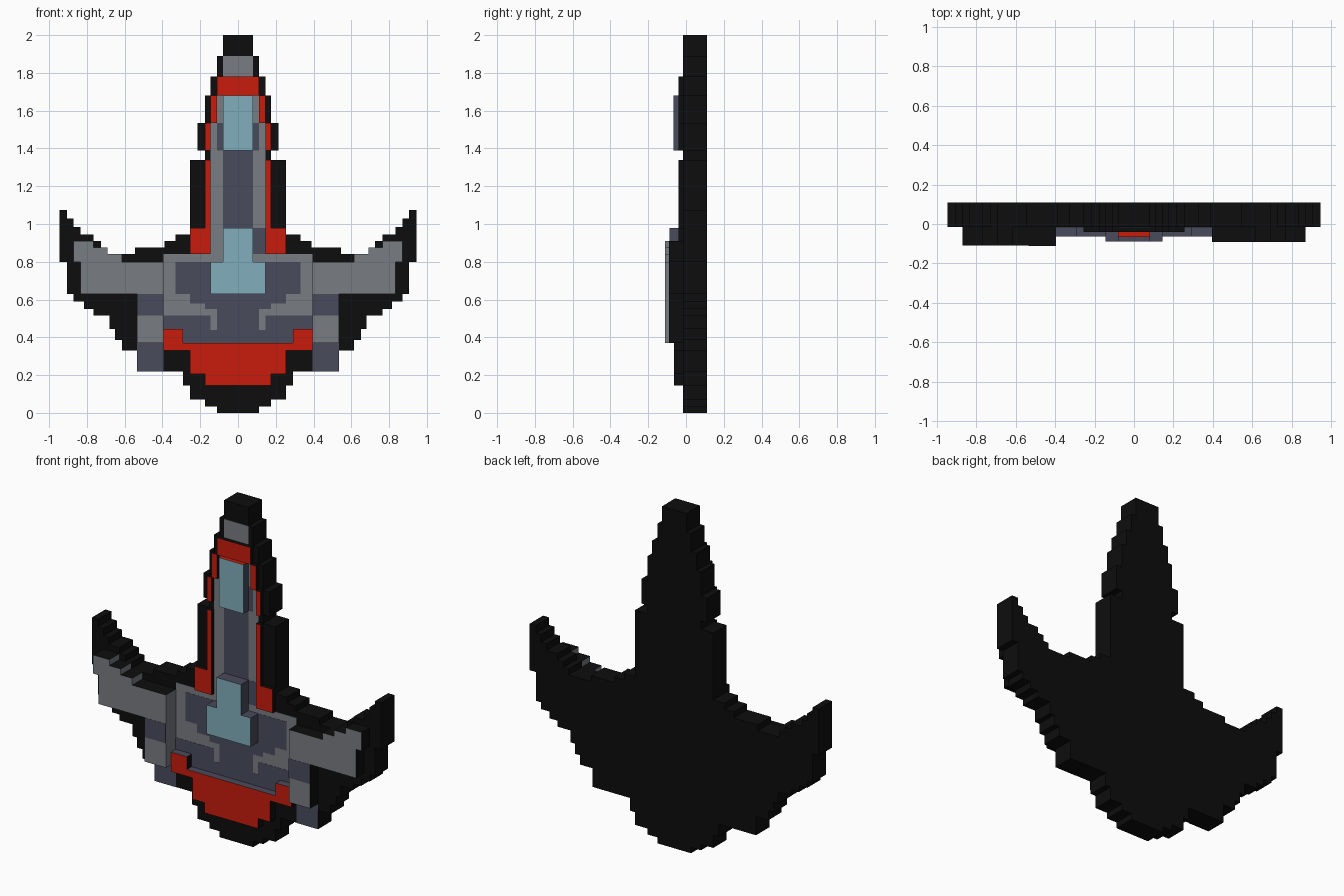
import bpy, bmesh

if "Cube" in bpy.data.objects:
    bpy.data.objects.remove(bpy.data.objects["Cube"])

HULL_FRONT, HULL_BACK, PAINT = -0.015, 0.11, -0.017

COLOURS = {
    "black": (0.004, 0.004, 0.004, 1),
    "grey": (0.19, 0.20, 0.22, 1),
    "slate": (0.065, 0.07, 0.107, 1),
    "red": (0.58, 0.012, 0.004, 1),
    "teal": (0.22, 0.43, 0.51, 1),
}
MATS = {}
for key, rgba in COLOURS.items():
    MATS[key] = bpy.data.materials.new(key)
    MATS[key].diffuse_color = rgba
NAMES = list(COLOURS)


def stair(path):
    """Alternating x, z, x, z ... numbers become a right-angled outline."""
    xs, zs = path[0::2], path[1::2]
    pts = [(xs[0], zs[0])]
    for i in range(1, len(xs)):
        pts += [(xs[i], zs[i - 1]), (xs[i], zs[i])]
    return pts + [(xs[0], zs[-1])]


def slab(name, path, front, y0, side="black", top=None, inner=None,
         y1=HULL_FRONT, closed=False, sides=(1, -1)):
    """Extrude an outline; outlines starting at x = 0 are mirrored into one piece."""
    pts = stair(path)
    if path[0] == 0:
        outlines = [pts[1:-1] + [(-x, z) for x, z in reversed(pts[1:-1])]]
    else:
        outlines = [[(s * x, z) for x, z in pts] for s in sides]
    bm = bmesh.new()
    for outline in outlines:
        face = bm.faces.new([bm.verts.new((x, y0, z)) for x, z in outline])
        ext = bmesh.ops.extrude_face_region(bm, geom=[face], use_keep_orig=True)
        for v in ext["geom"]:
            if isinstance(v, bmesh.types.BMVert):
                v.co.y = y1
    bmesh.ops.recalc_face_normals(bm, faces=bm.faces)
    for f in bm.faces:
        n, c = f.normal, f.calc_center_median()
        colour = side
        if n.y < -0.5:
            colour = front
        elif n.z > 0.5:
            colour = top or side
        elif n.x * c.x < 0:
            colour = inner or side
        f.material_index = NAMES.index(colour)
    if not closed:
        bmesh.ops.delete(bm, geom=[f for f in bm.faces if f.normal.y > 0.5],
                         context="FACES")
    me = bpy.data.meshes.new(name)
    bm.to_mesh(me)
    bm.free()
    for key in NAMES:
        me.materials.append(MATS[key])
    ob = bpy.data.objects.new(name, me)
    bpy.context.collection.objects.link(ob)
    return ob


# Black backing hull
slab("hull", [0, 2, .08, 1.89, .11, 1.78, .145, 1.68, .175, 1.535, .215, 1.39,
              .175, 1.34, .255, .945, .33, .91, .39, .875, .545, .84, .69, .875,
              .725, .91, .765, .945, .835, .985, .87, 1.03, .905, 1.075,
              .945, .80, .905, .63, .87, .59, .815, .55, .765, .515, .68, .445,
              .65, .385, .615, .33, .535, .22, .29, .145, .255, .07, .175, .035,
              .11, 0], "black", HULL_FRONT, y1=HULL_BACK, closed=True)

# Nose
slab("nose_tip_panel", [0, 1.89, .08, 1.78], "grey", PAINT, "grey")
slab("nose_red_band", [0, 1.78, .11, 1.68], "red", -0.04)
slab("nose_red_edge", [.11, 1.68, .145, 1.535, .175, 1.39, .145, 1.535], "red", -0.04)
slab("nose_grey_strip", [.08, 1.68, .11, 1.535], "grey", PAINT, "grey")
slab("nose_slate_strip", [.08, 1.535, .11, 1.39], "slate", PAINT, "slate")
slab("upper_canopy", [0, 1.68, .08, 1.39], "teal", -0.065, "slate", top="red")

# Spine
slab("spine", [0, 1.39, .08, .98], "slate", PAINT, "slate")
slab("spine_strip", [.08, 1.39, .145, .84], "grey", PAINT, "grey")
slab("spine_upper_edge", [.11, 1.535, .145, 1.39], "grey", PAINT, "grey")
slab("spine_shadow_patch", [.08, .98, .145, .84], "slate", PAINT - .001, "slate",
     sides=(1,))
slab("spine_red_rail", [.145, 1.34, .175, .98, .255, .84], "red", -0.04)

# Centre body plate with painted slate inlays
slab("body_plate", [0, .84, .395, .37], "grey", PAINT, "grey")
slab("body_slate_upper", [0, .80, .33, .63, .255, .58, .175, .55, .11, .44],
     "slate", PAINT - .001, "slate")
slab("body_slate_lower", [.145, .515, .395, .44], "slate", PAINT - .001, "slate")
slab("body_slate_band", [0, .44, .395, .37], "slate", PAINT - .001, "slate")
slab("main_canopy", [0, .98, .08, .80, .145, .63], "teal", -0.088, "slate")

# Red belly with raised corners
slab("red_belly", [0, .37, .29, .445, .395, .33, .255, .205, .175, .145],
     "red", -0.063, top="slate")

# Wings with lower pods; the left one stands slightly further forward
for label, s, y in (("right", 1, -0.09), ("left", -1, -0.11)):
    slab(label + "_wing", [.395, .80, .615, .84, .69, .875, .765, .91, .87, .80,
                           .835, .63, .535, .37], "grey", y, inner="grey", sides=(s,))
    slab(label + "_pod_patch", [.395, .63, .535, .515], "slate", y - .001, "slate",
         y1=y, sides=(s,))
slab("pod_tail", [.395, .37, .535, .22], "slate", PAINT, "slate")

for m in bpy.data.materials:
    if m.users and not m.is_grease_pencil:
        m.use_nodes = True
        m.node_tree.nodes["Principled BSDF"].inputs["Base Color"].default_value = m.diffuse_color
